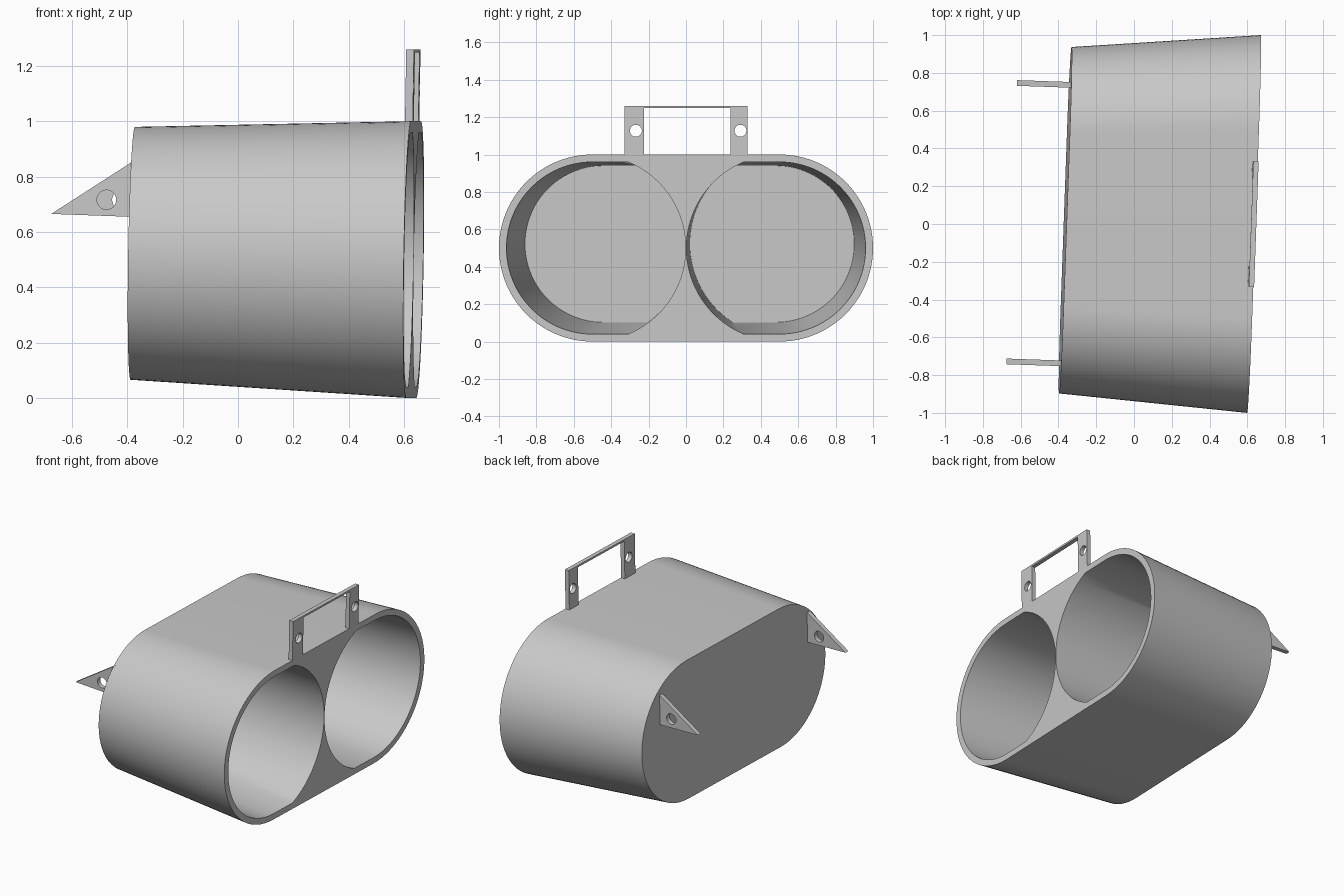
import bpy
import bmesh
from math import cos, sin, pi

if "Cube" in bpy.data.objects:
    bpy.data.objects.remove(bpy.data.objects["Cube"], do_unlink=True)

grey = bpy.data.materials.new("plain grey")
grey.use_nodes = True
grey.diffuse_color = (0.58, 0.58, 0.58, 1)
grey.node_tree.nodes["Principled BSDF"].inputs["Base Color"].default_value = grey.diffuse_color


def solid(name, ring_a, ring_b):
    """Closed solid between two matching rings of points."""
    bm = bmesh.new()
    a = [bm.verts.new(p) for p in ring_a]
    b = [bm.verts.new(p) for p in ring_b]
    bm.faces.new(a)
    bm.faces.new(b[::-1])
    for i in range(len(a)):
        j = (i + 1) % len(a)
        bm.faces.new((a[j], a[i], b[i], b[j]))
    bmesh.ops.recalc_face_normals(bm, faces=bm.faces)
    mesh = bpy.data.meshes.new(name)
    bm.to_mesh(mesh)
    bm.free()
    mesh.materials.append(grey)
    obj = bpy.data.objects.new(name, mesh)
    bpy.context.collection.objects.link(obj)
    return obj


def activate(obj):
    bpy.ops.object.select_all(action='DESELECT')
    obj.select_set(True)
    bpy.context.view_layer.objects.active = obj


def combine(obj, cutter, operation='DIFFERENCE'):
    activate(obj)
    mod = obj.modifiers.new("cut", 'BOOLEAN')
    mod.operation = operation
    mod.solver = 'EXACT'
    mod.object = cutter
    bpy.ops.object.modifier_apply(modifier=mod.name)
    bpy.data.objects.remove(cutter, do_unlink=True)


def face_x(y, z, t=0):
    """Slightly skewed end planes: t=0 is the open end, t=1 the closed end."""
    return 0.635 - t + 0.036 * y + 0.017 * (z - 0.5)


def oval(t, straight, radius, offset=0, n=48):
    """Stadium ring (a circle when straight is 0) at station t."""
    ring = []
    for side in (1, -1):
        for i in range(n + 1 if straight else n):
            ang = -pi / 2 + pi * i / n
            y = offset + 0.02 * t + side * (straight + radius * cos(ang))
            z = 0.5 + 0.0225 * t + side * radius * sin(ang)
            ring.append((face_x(y, z, t), y, z))
    return ring


def tapered(t, inset=0):
    return oval(t, 0.5 - 0.04 * t, 0.5 - 0.043 * t - inset)


# Tapered housing with two round pockets clipped by the wall thickness
body = solid("housing", tapered(0), tapered(1))
for offset in (-0.5, 0.5):
    pocket = solid("pocket_cutter", tapered(-0.1, 0.04), tapered(0.96, 0.04))
    bore = solid("bore_cutter", oval(-0.2, 0, 0.498, offset), oval(1.2, 0, 0.498, offset))
    combine(pocket, bore, 'INTERSECT')
    combine(body, pocket)


def circle(cu, cv, r, n=32):
    return [(cu + r * cos(2 * pi * i / n), cv + r * sin(2 * pi * i / n)) for i in range(n)]


# Upright bracket frame on the open end
def on_face(points, depth):
    return [(face_x(y, z) - depth, y, z) for y, z in points]


outline = [(-0.33, 0.99), (-0.33, 1.26), (0.33, 1.26), (0.33, 0.99),
           (0.238, 0.99), (0.238, 1.248), (-0.225, 1.248), (-0.225, 0.99)]
bracket = solid("top_bracket", on_face(outline, 0), on_face(outline, 0.028))
for y in (-0.268, 0.291):
    hole = circle(y, 1.127, 0.032)
    combine(bracket, solid("screw_cutter", on_face(hole, -0.05), on_face(hole, 0.08)))


# Triangular tabs on the closed end
def tab_ring(points, dx, y, shift):
    return [(x + dx, y - 0.035 * (x + 0.4) + shift, z) for x, z in points]


tab_outline = [(-0.675, 0.665), (-0.375, 0.858), (-0.375, 0.654)]
tabs = []
for name, y, dx in (("right_tab", -0.737, 0), ("left_tab", 0.737, 0.055)):
    tab = solid(name, tab_ring(tab_outline, dx, y, -0.015), tab_ring(tab_outline, dx, y, 0.015))
    hole = circle(-0.475, 0.716, 0.035)
    combine(tab, solid("tab_cutter", tab_ring(hole, dx, y, -0.1), tab_ring(hole, dx, y, 0.1)))
    tabs.append(tab)

for obj in [body, bracket] + tabs:
    activate(obj)
    bpy.ops.object.shade_smooth_by_angle(angle=pi / 6)
